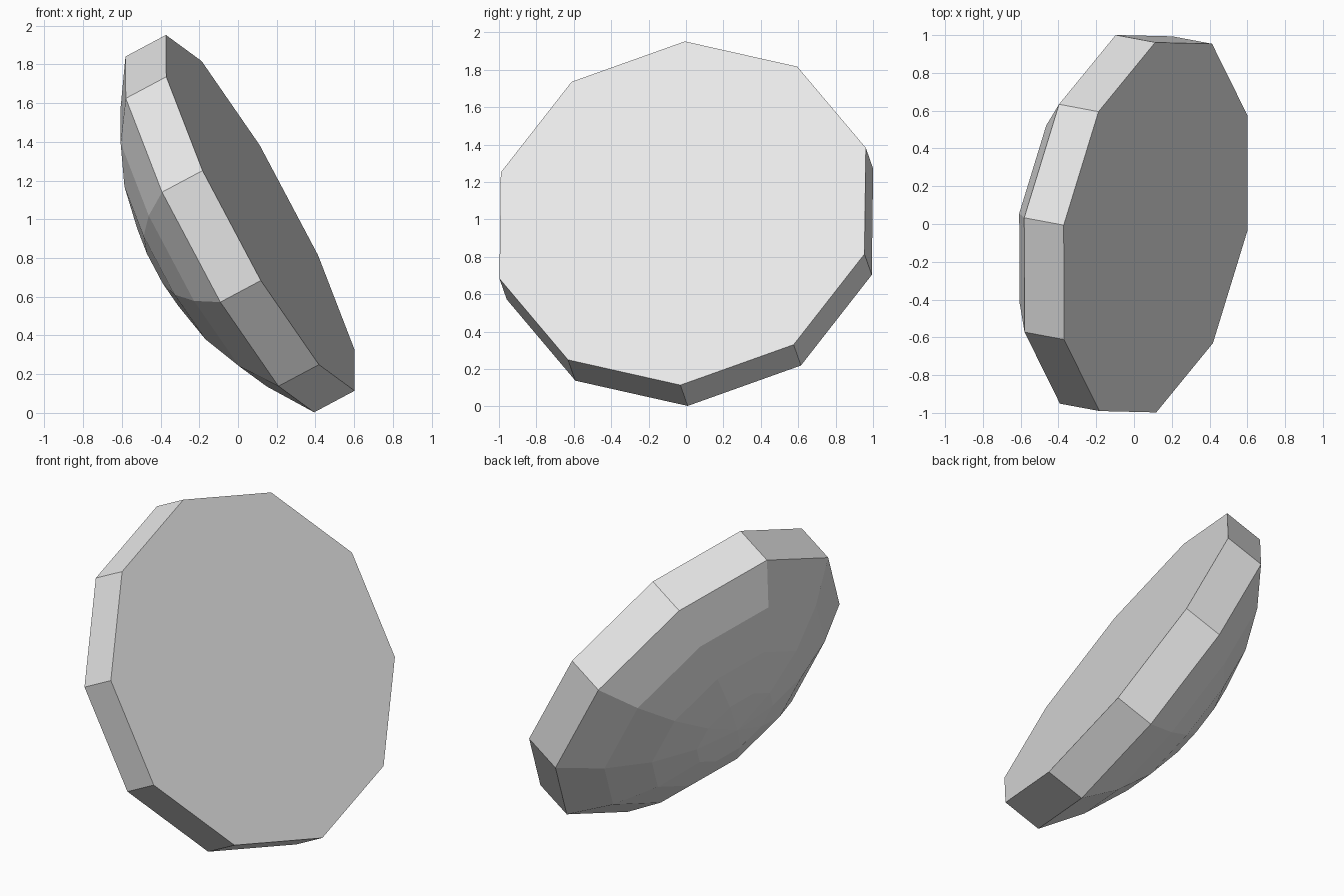
import bpy
import bmesh
from math import sin, cos, pi, atan2
from mathutils import Vector, Matrix

cube = bpy.data.objects.get("Cube")
if cube:
    bpy.data.objects.remove(cube, do_unlink=True)

SIDES = 10
RADIUS = 1.04       # corner radius of the flat face
RIM = 0.24          # depth of the straight rim
DOME = 0.364        # height of the domed back
STEPS = 4           # facet rows on the dome

grey = bpy.data.materials.new("grey")
grey.use_nodes = True
colour = (0.8, 0.8, 0.8, 1)
grey.diffuse_color = colour
grey.node_tree.nodes["Principled BSDF"].inputs["Base Color"].default_value = colour

# Profile: flat face edge, rim edge, then rows along a spherical cap
ball = (RADIUS ** 2 + DOME ** 2) / (2 * DOME)
spread = 2 * atan2(DOME, RADIUS)
profile = [(RADIUS, 0)]
for i in range(STEPS, 0, -1):
    a = spread * i / STEPS
    profile.append((ball * sin(a), -RIM - DOME + ball * (1 - cos(a))))

bm = bmesh.new()
rings = []
for r, z in profile:
    rings.append([bm.verts.new((r * cos(2 * pi * k / SIDES), r * sin(2 * pi * k / SIDES), z))
                  for k in range(SIDES)])

# Flat face
bm.faces.new(rings[0])

# Rim and dome rows
for top, low in zip(rings, rings[1:]):
    for k in range(SIDES):
        j = (k + 1) % SIDES
        bm.faces.new((top[k], low[k], low[j], top[j]))

# Dome tip
tip = bm.verts.new((0, 0, -RIM - DOME))
for k in range(SIDES):
    bm.faces.new((rings[-1][k], tip, rings[-1][(k + 1) % SIDES]))

bmesh.ops.recalc_face_normals(bm, faces=bm.faces[:])
mesh = bpy.data.meshes.new("domed_disc")
bm.to_mesh(mesh)
bm.free()
mesh.materials.append(grey)
disc = bpy.data.objects.new("domed_disc", mesh)
bpy.context.collection.objects.link(disc)

# Lean the disc: its flat face looks along `axis`, one corner points to `corner`
axis = Vector((0.871, -0.163, 0.464)).normalized()
corner = Vector((-0.487, 0.012, 0.918))
corner = (corner - axis * corner.dot(axis)).normalized()
turn = Matrix((corner, axis.cross(corner), axis)).transposed().to_4x4()
disc.matrix_world = Matrix.Translation((0.115, -0.018, 1.033)) @ turn
